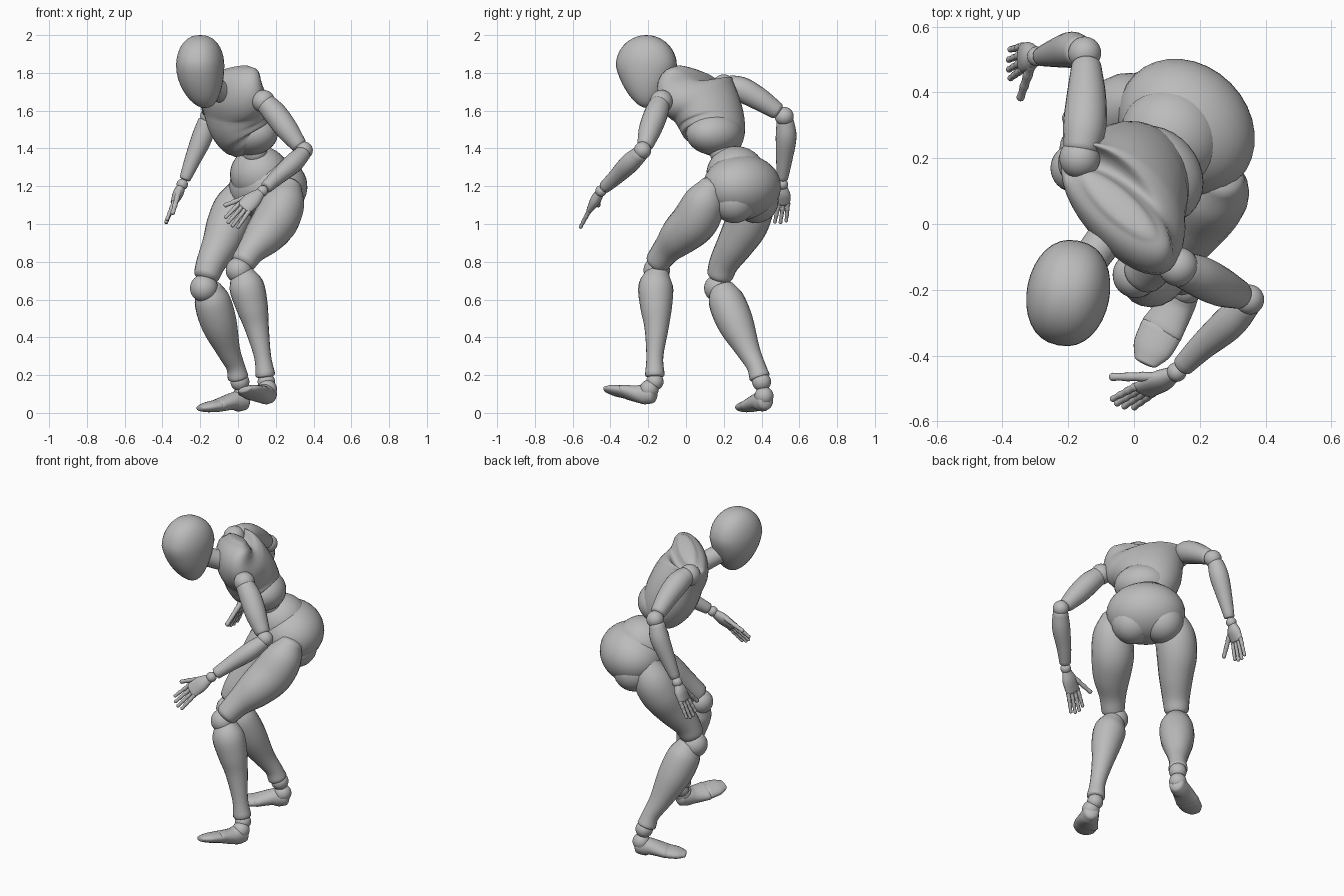
import bpy, bmesh, math
from mathutils import Vector, Matrix

old = bpy.data.objects.get("Cube")
if old:
    bpy.data.objects.remove(old)

grey = bpy.data.materials.new("matte_grey")
grey.use_nodes = True
grey.diffuse_color = (0.5, 0.5, 0.5, 1)
grey.node_tree.nodes["Principled BSDF"].inputs["Base Color"].default_value = grey.diffuse_color


def finish(name, bm):
    bmesh.ops.recalc_face_normals(bm, faces=bm.faces)
    mesh = bpy.data.meshes.new(name)
    bm.to_mesh(mesh)
    bm.free()
    mesh.materials.append(grey)
    mesh.polygons.foreach_set("use_smooth", [True] * len(mesh.polygons))
    obj = bpy.data.objects.new(name, mesh)
    bpy.context.collection.objects.link(obj)
    return obj


def ball(name, centre, radii, side=(1, 0, 0), up=(0, 0, 1), shape=None):
    """Ellipsoid with its first radius along side and its last along up."""
    bm = bmesh.new()
    bmesh.ops.create_uvsphere(bm, u_segments=32, v_segments=20, radius=1)
    if shape:
        for v in bm.verts:
            shape(v.co)
    if isinstance(radii, float):
        radii = (radii,) * 3
    z = Vector(up).normalized()
    y = z.cross(Vector(side)).normalized()
    turn = Matrix((y.cross(z), y, z)).transposed().to_4x4()
    bm.transform(Matrix.Translation(centre) @ turn @ Matrix.Diagonal((*radii, 1)))
    return finish(name, bm)


def spline(stations, steps):
    """Smooth interpolation through the stations."""
    pts = [Vector(s) for s in stations]
    pts = [pts[0] * 2 - pts[1]] + pts + [pts[-1] * 2 - pts[-2]]
    out = []
    for a, b, c, d in zip(pts, pts[1:], pts[2:], pts[3:]):
        for i in range(steps):
            t = i / steps
            out.append(b + (c - a) * t / 2 + (a * 2 - b * 5 + c * 4 - d) * t * t / 2
                       + (b * 3 - a - c * 3 + d) * t ** 3 / 2)
    return out + [pts[-2]]


def loft(name, stations, side=(1, 0, 0), cap=0.5, sides=20, steps=5):
    """Tube through (x, y, z, half width[, half depth]) with domed ends."""
    full = [tuple(s) if len(s) == 5 else (*s, s[3]) for s in stations]
    path = spline(full, steps)
    centres = [Vector(p[:3]) for p in path]
    rings = []
    last = len(path) - 1
    dome = [math.radians(a) for a in (85, 65, 45, 22)]
    for i, p in enumerate(path):
        t = (centres[min(i + 1, last)] - centres[max(i - 1, 0)]).normalized()
        u = Vector(side)
        u = (u - t * u.dot(t)).normalized()
        frame = (u, t.cross(u))
        reach = min(p[3], p[4]) * cap
        if i == 0:
            rings += [(centres[i] - t * reach * math.sin(a), frame, p, math.cos(a)) for a in dome]
        rings.append((centres[i], frame, p, 1))
        if i == last:
            rings += [(centres[i] + t * reach * math.sin(a), frame, p, math.cos(a)) for a in reversed(dome)]
    bm = bmesh.new()
    loops = []
    for c, (u, v), p, k in rings:
        angles = [math.tau * j / sides for j in range(sides)]
        loops.append([bm.verts.new(c + u * p[3] * k * math.cos(a) + v * p[4] * k * math.sin(a)) for a in angles])
    for low, high in zip(loops, loops[1:]):
        for j in range(sides):
            n = (j + 1) % sides
            bm.faces.new((low[j], low[n], high[n], high[j]))
    bm.faces.new(loops[0])
    bm.faces.new(loops[-1])
    return finish(name, bm)


def hand(label, wrist, knuckles, tips, across, thumb_tip):
    """Palm, four jointed fingers and a thumb; across points to the thumb side."""
    wrist, knuckles, tips, thumb_tip = map(Vector, (wrist, knuckles, tips, thumb_tip))
    across = Vector(across).normalized()
    ball(label + "_wrist", wrist, 0.03)
    palm = [(*wrist.lerp(knuckles, f), w, d) for f, w, d in
            ((0.1, 0.026, 0.022), (0.5, 0.045, 0.028), (1, 0.046, 0.018))]
    loft(label + "_palm", palm, across)

    def digit(name, start, end, r):
        for k in range(3):
            a, b = start.lerp(end, k / 3), start.lerp(end, (k + 1) / 3)
            loft(name + "_joint_" + str(k + 1), [(*a, r), (*a.lerp(b, 0.5), r * 0.82), (*b, r * 0.92)],
                 across, 0.9, 10, 2)
            r *= 0.9

    for k, finger in enumerate(("index", "middle", "ring", "little")):
        offset = 1.5 - k
        start = knuckles + across * offset * 0.023
        end = tips + across * offset * 0.03
        if finger in ("index", "little"):
            end = end.lerp(start, 0.12)
        digit(label + "_" + finger + "_finger", start, end, 0.0135)
    digit(label + "_thumb", wrist.lerp(knuckles, 0.4) + across * 0.025, thumb_tip, 0.017)


def skull(co):
    """Boxier sides above, a long taper to the chin below."""
    co.x = math.copysign(abs(co.x) ** 0.86, co.x)
    if co.z < 0:
        k = -co.z
        co.x = co.x * (1 - 0.15 * k * k) + 0.2 * k * k
        co.y = co.y * (1 - 0.3 * k) + 0.05 * k * k
        co.z *= 1.38


# Head and neck
ball("head", (-.2, -.21, 1.838), (.126, .162, .162), (1, -.2, 0), shape=skull)
loft("neck", [(-.04, .01, 1.68, .07), (-.09, -.05, 1.7, .058), (-.15, -.13, 1.74, .055)])

# Torso
lateral = (.64, -.74, -.22)
loft("rib_cage", [(.065, .14, 1.43, .135, .11), (.04, .145, 1.47, .17, .14), (.005, .135, 1.54, .187, .155),
                  (-.015, .105, 1.62, .205, .152), (-.035, .06, 1.69, .24, .14),
                  (-.045, .04, 1.75, .23, .105), (-.045, .055, 1.8, .15, .05)], lateral, .35, 32)
ball("abdomen_core", (.065, .15, 1.48), (.16, .135, .115), lateral)
ball("waist", (.09, .19, 1.38), .065)

# Pelvis
hips = (1, -1, 0)
ball("belly", (.115, .265, 1.262), (.16, .155, .15), hips)
ball("pelvis", (.16, .295, 1.195), (.225, .19, .172), hips, (-.1, -.1, 1))
ball("left_buttock", (.225, .255, 1.125), .12)
ball("right_buttock", (.1, .37, 1.125), .12)

# Left arm
ball("left_shoulder", (.135, -.13, 1.65), .06)
loft("left_upper_arm", [(.15, -.14, 1.635, .055), (.2, -.16, 1.58, .063), (.26, -.19, 1.5, .06),
                        (.32, -.215, 1.42, .044)])
ball("left_elbow", (.35, -.23, 1.39), .046)
loft("left_forearm", [(.345, -.24, 1.375, .043), (.29, -.3, 1.32, .052), (.21, -.37, 1.25, .042),
                      (.15, -.43, 1.195, .033)], cap=.3)
hand("left", (.13, -.45, 1.175), (.03, -.505, 1.085), (-.04, -.55, 1.0), (-.75, .3, .6), (-.065, -.465, 1.1))

# Right arm
ball("right_shoulder", (-.165, .2, 1.73), .062)
loft("right_upper_arm", [(-.16, .23, 1.735, .055), (-.15, .3, 1.71, .066), (-.145, .39, 1.66, .06),
                         (-.145, .48, 1.6, .046)])
ball("right_elbow", (-.15, .52, 1.57), .05)
loft("right_forearm", [(-.165, .525, 1.545, .046), (-.19, .53, 1.46, .055), (-.24, .52, 1.34, .043),
                       (-.28, .51, 1.24, .03)], cap=.3)
hand("right", (-.295, .51, 1.21), (-.34, .505, 1.11), (-.38, .485, 1.01), (0, -1, .1), (-.345, .385, 1.06))

# Left leg
loft("left_thigh", [(.27, .14, 1.2, .07), (.245, .1, 1.12, .11), (.2, .05, 1.02, .122), (.14, -.03, .94, .108),
                    (.075, -.1, .865, .078), (.03, -.15, .8, .066)])
ball("left_knee", (.005, -.155, .755), .07)
loft("left_shin", [(.02, -.15, .745, .06), (.045, -.16, .67, .092), (.075, -.158, .56, .084), (.1, -.156, .45, .064),
                   (.13, -.165, .3, .045), (.145, -.165, .2, .052)], cap=.3)
ball("left_ankle", (.15, -.165, .165), .046)

# Right leg
loft("right_thigh", [(.03, .36, 1.2, .07), (-.01, .35, 1.1, .112), (-.05, .32, 1.0, .116), (-.09, .265, .9, .1),
                     (-.14, .205, .8, .08), (-.165, .18, .73, .07)])
ball("right_knee", (-.18, .17, .66), .074)
loft("right_shin", [(-.155, .19, .66, .068), (-.135, .215, .59, .096), (-.1, .265, .47, .095),
                    (-.05, .33, .33, .063), (-.015, .37, .25, .05), (0, .39, .19, .055)], cap=.3)
ball("right_ankle", (.01, .4, .165), .05)


def foot(label, heel, arch, ball_joint, toe, across):
    """Heel and arch in one piece, toes in another."""
    heel, arch, ball_joint, toe = map(Vector, (heel, arch, ball_joint, toe))
    loft(label + "_foot", [(*heel, .045, .05), (*heel.lerp(arch, .5), .052, .055), (*arch, .058, .045),
                           (*ball_joint, .07, .034)], across)
    loft(label + "_toes", [(*ball_joint, .069, .033), (*ball_joint.lerp(toe, .6), .062, .027),
                           (*toe, .038, .016)], across)
    ball(label + "_heel", heel.lerp(arch, .2) + Vector((0, 0, .025)), .05)


foot("left", (.165, -.18, .1), (.125, -.255, .1), (.085, -.32, .11), (.035, -.42, .123), (1, .4, .1))
foot("right", (.035, .42, .065), (-.035, .385, .06), (-.11, .345, .038), (-.2, .295, .025), (-.5, 1, 0))
